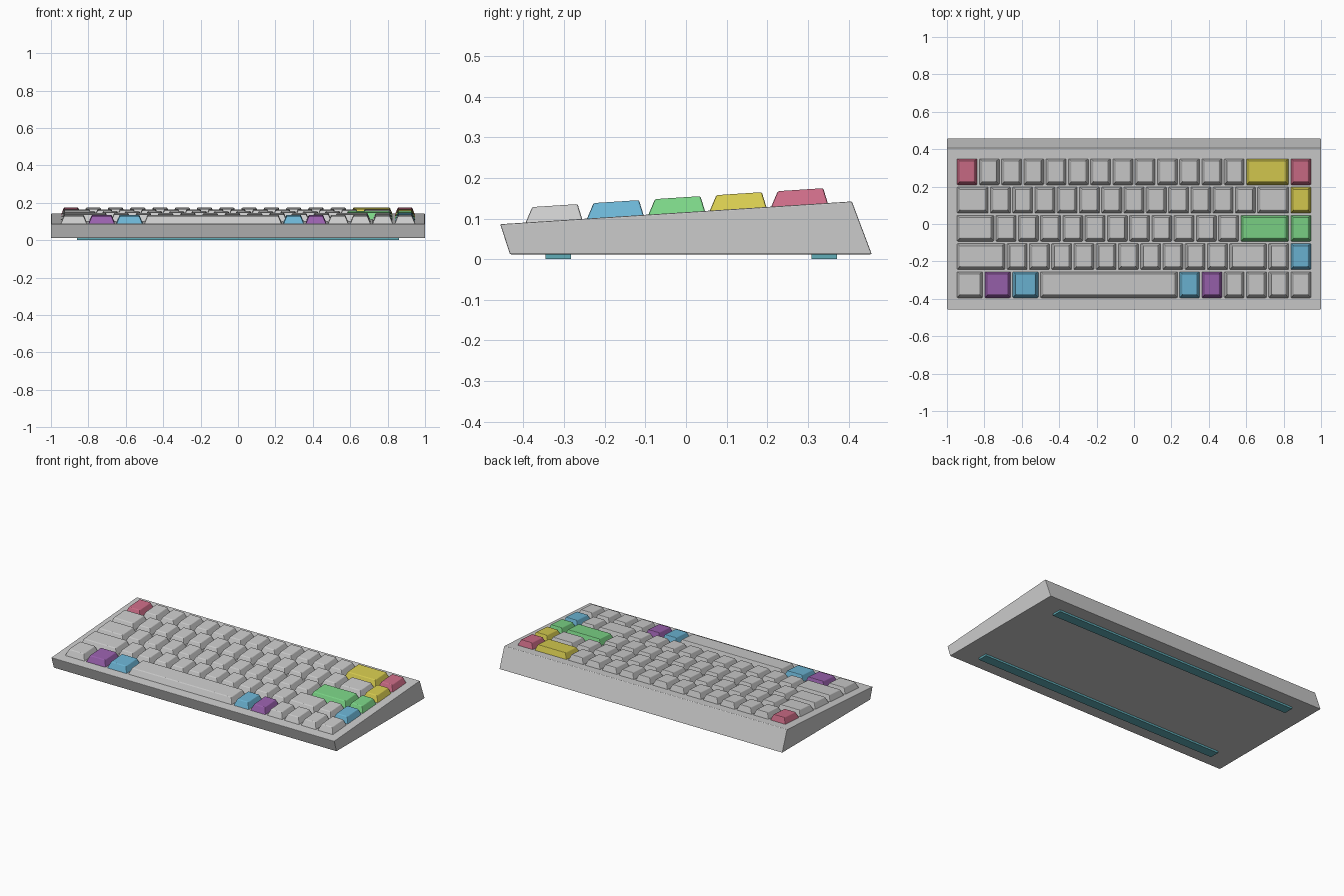
import bpy, bmesh, math
from mathutils import Matrix, Vector

if "Cube" in bpy.data.objects:
    bpy.data.objects.remove(bpy.data.objects["Cube"])

COLORS = {"pink": (0.60, 0.15, 0.24, 1), "yellow": (0.68, 0.60, 0.08, 1),
          "green": (0.20, 0.66, 0.24, 1), "blue": (0.15, 0.46, 0.66, 1),
          "purple": (0.32, 0.12, 0.42, 1), "teal": (0.12, 0.42, 0.48, 1)}
MATS = {}
for cname, rgba in COLORS.items():
    MATS[cname] = bpy.data.materials.new(cname)
    MATS[cname].diffuse_color = rgba


def finish(bm, name, color=None, matrix=None):
    bmesh.ops.recalc_face_normals(bm, faces=bm.faces)
    mesh = bpy.data.meshes.new(name)
    bm.to_mesh(mesh)
    bm.free()
    ob = bpy.data.objects.new(name, mesh)
    bpy.context.collection.objects.link(ob)
    if matrix:
        ob.matrix_world = matrix
    if color:
        mesh.materials.append(MATS[color])
    return ob


def loft(bottom, top):
    """Closed solid between two matching rings of points."""
    bm = bmesh.new()
    a = [bm.verts.new(p) for p in bottom]
    b = [bm.verts.new(p) for p in top]
    bm.faces.new(a[::-1])
    bm.faces.new(b)
    n = len(a)
    for i in range(n):
        bm.faces.new((a[i], a[(i + 1) % n], b[(i + 1) % n], b[i]))
    return bm


def soften(bm, edges, width):
    bmesh.ops.bevel(bm, geom=edges, offset=width, segments=2,
                    profile=0.5, affect='EDGES')


def rect(x0, x1, y0, y1, z):
    return [(x0, y0, z), (x1, y0, z), (x1, y1, z), (x0, y1, z)]


# Wedge-shaped case: side profile extruded along x
profile = [(-0.433, 0.012), (0.457, 0.012), (0.408, 0.142), (-0.457, 0.086)]
case = loft([(-1, y, z) for y, z in profile], [(1, y, z) for y, z in profile])
soften(case, case.edges[:], 0.003)
finish(case, "case")

# Two long rubber feet
for name, y in (("front_foot", -0.314), ("rear_foot", 0.340)):
    foot = loft(rect(-0.86, 0.86, y - 0.031, y + 0.031, 0),
                rect(-0.86, 0.86, y - 0.031, y + 0.031, 0.014))
    finish(foot, name, "teal")

# Keycaps: tapered caps sitting on the sloped top of the case
UNIT, GAP, PITCH = 0.119, 0.011, 0.151
SLOPE = (0.142 - 0.086) / (0.408 + 0.457)
TILT = Matrix.Rotation(math.atan(SLOPE), 4, 'X')


def keycap(name, x, y, units, color):
    w, d = (units * UNIT - GAP) / 2, 0.070
    bm = loft(rect(-w, w, -d, d, -0.001),
              rect(-w + 0.016, w - 0.016, -d + 0.019, d - 0.009, 0.037))
    edges = [e for e in bm.edges if max(v.co.z for v in e.verts) > 0.01]
    soften(bm, edges, 0.004)
    z = 0.086 + (y + 0.457) * SLOPE
    finish(bm, name, color, Matrix.Translation(Vector((x, y, z))) @ TILT)


# Each row, back to front: key widths and the coloured keys by index
rows = [
    ([1] * 13 + [2, 1], {0: "pink", 13: "yellow", 14: "pink"}),
    ([1.5] + [1] * 12 + [1.5, 1], {14: "yellow"}),
    ([1.75] + [1] * 11 + [2.25, 1], {12: "green", 13: "green"}),
    ([2.25] + [1] * 10 + [1.75, 1, 1], {13: "blue"}),
    ([1.25] * 3 + [6.25] + [1] * 6,
     {1: "purple", 2: "blue", 4: "blue", 5: "purple"}),
]
for r, (widths, tints) in enumerate(rows):
    x = -8 * UNIT
    for c, units in enumerate(widths):
        name = "space_bar" if units > 6 else f"key_row{r + 1}_{c + 1}"
        keycap(name, x + units * UNIT / 2, 0.279 - r * PITCH, units, tints.get(c))
        x += units * UNIT

for m in bpy.data.materials:
    if m.users and not m.is_grease_pencil:
        m.use_nodes = True
        m.node_tree.nodes["Principled BSDF"].inputs["Base Color"].default_value = m.diffuse_color
